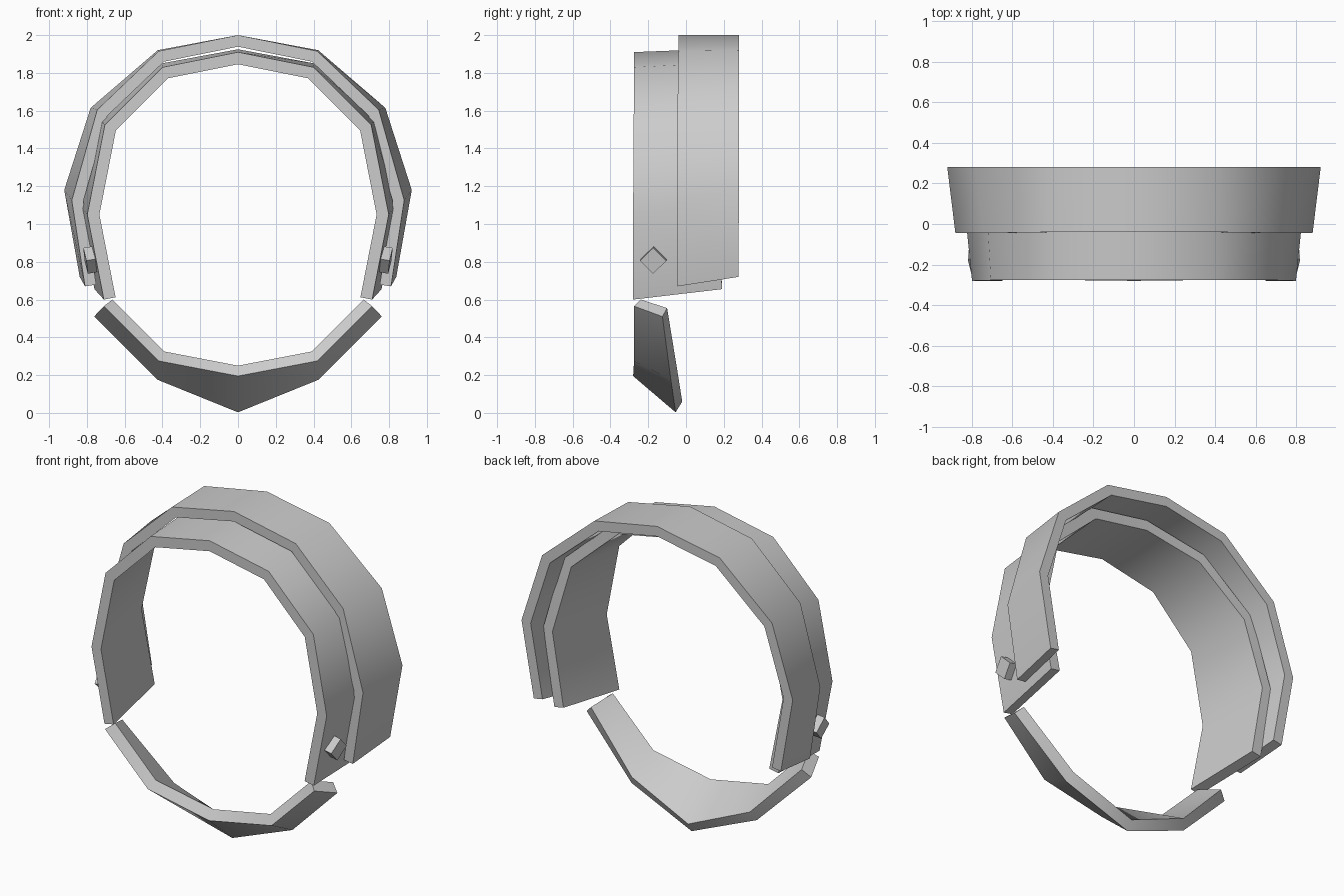
import bpy, bmesh, math
from mathutils import Vector, Matrix

if "Cube" in bpy.data.objects:
    bpy.data.objects.remove(bpy.data.objects["Cube"])


def finish(name, bm):
    bmesh.ops.recalc_face_normals(bm, faces=bm.faces[:])
    mesh = bpy.data.meshes.new(name)
    bm.to_mesh(mesh)
    bm.free()
    ob = bpy.data.objects.new(name, mesh)
    bpy.context.collection.objects.link(ob)
    return ob


def smooth(ob):
    bpy.ops.object.select_all(action='DESELECT')
    ob.select_set(True)
    bpy.context.view_layer.objects.active = ob
    bpy.ops.object.shade_smooth_by_angle(angle=math.radians(45))


def loft(name, half):
    """Loft four-point sections given from the centre to the right end, mirrored to the left."""
    left = [[(-x, y, z) for x, y, z in s] for s in reversed(half[1:])]
    bm = bmesh.new()
    rings = [[bm.verts.new(p) for p in s] for s in left + half]
    for a, b in zip(rings, rings[1:]):
        for i in range(4):
            j = (i + 1) % 4
            bm.faces.new((a[i], a[j], b[j], b[i]))
    bm.faces.new(rings[0])
    bm.faces.new(rings[-1])
    smooth(finish(name, bm))


def inset(path, t):
    """Offset an x-y-z path inward in the xz plane with mitred corners."""
    pts = [Vector((p[0], p[2])) for p in path]
    pts.insert(0, Vector((-pts[1].x, pts[1].y)))
    normals = []
    for a, b in zip(pts, pts[1:]):
        d = (b - a).normalized()
        normals.append(Vector((d.y, -d.x)))
    normals.append(normals[-1])
    out = []
    for i, p in enumerate(path):
        m = (normals[i] + normals[i + 1]).normalized()
        m *= t / m.dot(normals[i])
        out.append((p[0] + m.x, p[1], p[2] + m.y))
    return out


def band(name, front, back, t):
    loft(name, [list(s) for s in zip(front, back, inset(back, t), inset(front, t))])


# Wide outer band at the back
band("outer_band",
     [(0, -.04, 2.0), (.42, -.04, 1.915), (.745, -.045, 1.605), (.88, -.045, 1.125), (.81, -.045, .67)],
     [(0, .28, 2.0), (.425, .28, 1.92), (.78, .28, 1.615), (.92, .28, 1.18), (.838, .278, .72)], .06)

# Narrower inner band, reaching forward
band("inner_band",
     [(0, -.275, 1.91), (.40, -.275, 1.83), (.705, -.277, 1.525), (.798, -.28, 1.05), (.71, -.28, .60)],
     [(0, .11, 1.925), (.405, .12, 1.85), (.73, .15, 1.555), (.845, .18, 1.11), (.76, .19, .655)], .063)

# Chin piece: inner front, outer front, outer back, inner back at each station
loft("chin_band", [
    [(0, -.24, .25), (0, -.28, .195), (0, -.055, .003), (0, -.02, .06)],
    [(.39, -.24, .325), (.42, -.275, .275), (.425, -.08, .175), (.40, -.047, .23)],
    [(.665, -.24, .60), (.71, -.275, .565), (.762, -.125, .51), (.715, -.10, .555)],
])

# Diamond pegs on both sides
for side, label in ((1, "right"), (-1, "left")):
    bm = bmesh.new()
    bmesh.ops.create_cube(bm, size=1, matrix=(
        Matrix.Translation((side * .78, -.172, .81))
        @ Matrix.Rotation(side * math.radians(10), 4, 'Y')
        @ Matrix.Rotation(side * math.radians(4), 4, 'Z').inverted()
        @ Matrix.Rotation(math.radians(45), 4, 'X')
        @ Matrix.Diagonal((.055, .098, .098, 1))))
    finish("peg_" + label, bm)
